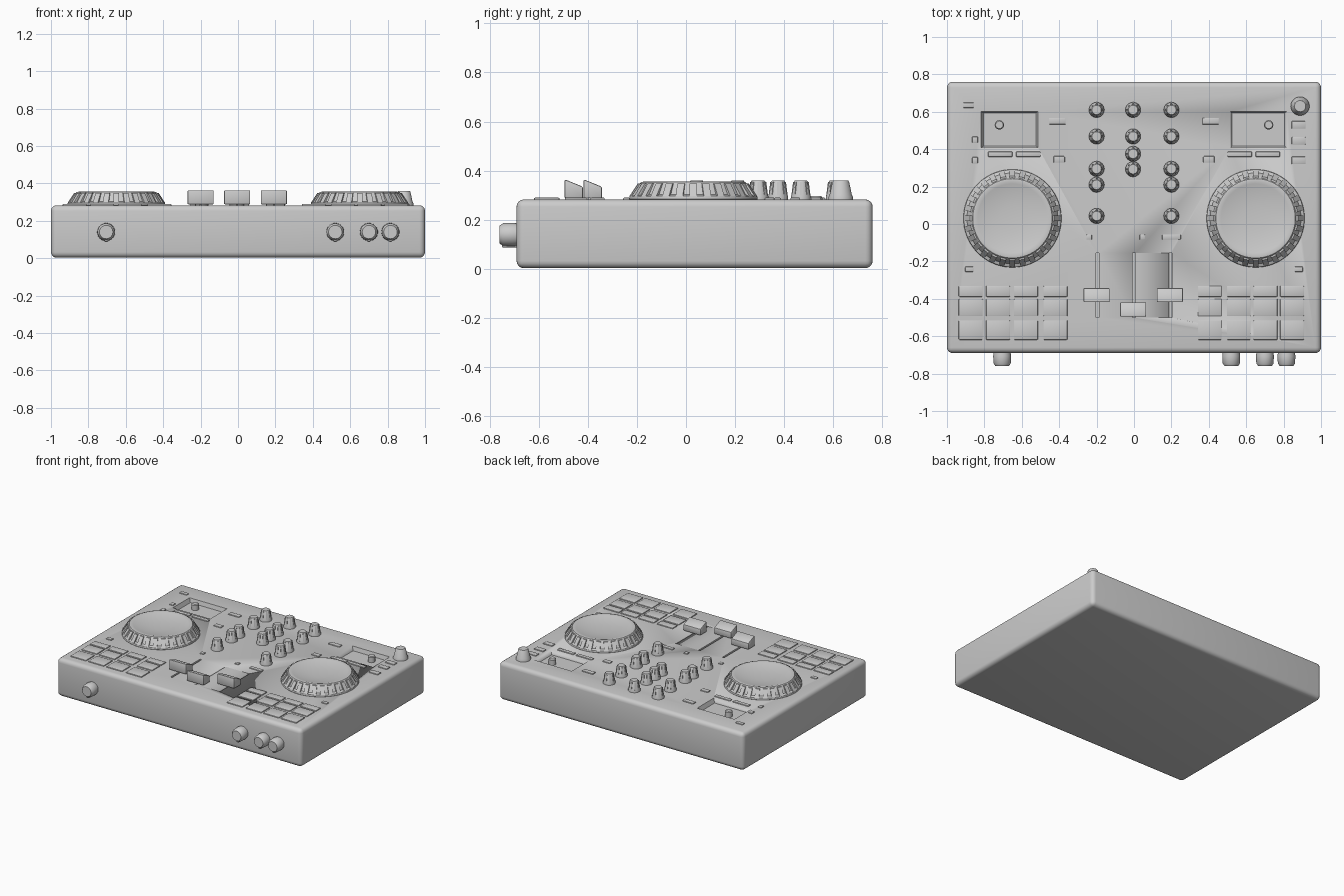
import bpy, bmesh, math
from mathutils import Matrix, Vector

cube = bpy.data.objects.get("Cube")
if cube:
    bpy.data.objects.remove(cube, do_unlink=True)

grey = bpy.data.materials.new("plain grey")
grey.use_nodes = True
colour = (0.6, 0.6, 0.6, 1)
grey.diffuse_color = colour
grey.node_tree.nodes["Principled BSDF"].inputs["Base Color"].default_value = colour
TOP = 0.283


def finish(name, bm, smooth=True):
    bmesh.ops.recalc_face_normals(bm, faces=bm.faces)
    mesh = bpy.data.meshes.new(name)
    bm.to_mesh(mesh)
    bm.free()
    mesh.materials.append(grey)
    ob = bpy.data.objects.new(name, mesh)
    bpy.context.collection.objects.link(ob)
    if smooth:
        activate(ob)
        bpy.ops.object.shade_smooth_by_angle(angle=math.radians(35))
    return ob


def activate(ob):
    bpy.ops.object.select_all(action='DESELECT')
    ob.select_set(True)
    bpy.context.view_layer.objects.active = ob


def box(name, low, high, bevel=0.0, segments=2, taper=1.0):
    """Box between two corners; taper scales the bottom face."""
    low, high = Vector(low), Vector(high)
    mid, size = (low + high) / 2, high - low
    bm = bmesh.new()
    bmesh.ops.create_cube(bm, size=1)
    for v in bm.verts:
        s = taper if v.co.z < 0 else 1
        v.co = mid + Vector((v.co.x * size.x * s, v.co.y * size.y * s, v.co.z * size.z))
    if bevel:
        bmesh.ops.bevel(bm, geom=bm.edges[:], offset=bevel, segments=segments,
                        profile=0.5, affect='EDGES')
    return finish(name, bm)


def button(name, x, y, w, d, h=0.007):
    return box(name, (x - w / 2, y - d / 2, TOP - 0.02),
               (x + w / 2, y + d / 2, TOP + h), 0.004)


def lathe(name, profile, matrix, steps=32, ribs=None):
    """Revolve (radius, height) pairs; ribs = (count, r0, z0, r1, z1, width)."""
    bm = bmesh.new()
    rings = []
    for r, z in profile:
        if r == 0:
            rings.append([bm.verts.new((0, 0, z))])
        else:
            rings.append([bm.verts.new((r * math.cos(a), r * math.sin(a), z))
                          for a in (math.tau * i / steps for i in range(steps))])
    for a, b in zip(rings, rings[1:]):
        for i in range(steps):
            j = (i + 1) % steps
            if len(b) == 1:
                bm.faces.new((a[i], a[j], b[0]))
            else:
                bm.faces.new((a[i], a[j], b[j], b[i]))
    bm.faces.new(rings[0][::-1])
    if ribs:
        count, r0, z0, r1, z1, width = ribs
        for k in range(count):
            made = bmesh.ops.create_cube(bm, size=1)["verts"]
            turn = Matrix.Rotation(math.tau * k / count, 3, 'Z')
            for v in made:
                r, z = (r1, z1) if v.co.z > 0 else (r0, z0)
                if v.co.x < 0:
                    r -= 0.04
                v.co = turn @ Vector((r, v.co.y * width, z))
    bm.transform(matrix)
    return finish(name, bm)


# Case with recessed corner wells and fader slots
case = box("case", (-1, -0.69, 0.003), (1, 0.76, TOP), 0.03, 4)
cutters = []
for s in (-1, 1):
    cutters.append(box("well_cutter", (s * 0.665 - 0.165, 0.40, TOP - 0.03),
                       (s * 0.665 + 0.165, 0.61, TOP + 0.03), taper=0.85))
for x in (-0.195, 0, 0.195):
    cutters.append(box("slot_cutter", (x - 0.007, -0.5, TOP - 0.03),
                       (x + 0.007, -0.155, TOP + 0.03)))
for cutter in cutters:
    mod = case.modifiers.new("cut", 'BOOLEAN')
    mod.operation = 'DIFFERENCE'
    mod.solver = 'EXACT'
    mod.object = cutter
    activate(case)
    bpy.ops.object.modifier_apply(modifier=mod.name)
    bpy.data.objects.remove(cutter, do_unlink=True)

# Dished jog wheels with gripped rims
wheel = [(0.255, 0.27), (0.262, 0.284), (0.26, 0.296), (0.243, 0.303), (0.222, 0.343),
         (0.212, 0.354), (0.2, 0.356), (0.185, 0.352), (0.13, 0.342), (0.07, 0.336), (0, 0.335)]
for side, s in (("right", -1), ("left", 1)):
    lathe(side + "_jog_wheel", wheel, Matrix.Translation((s * 0.65, 0.03, 0)), 72,
          (28, 0.26, 0.297, 0.226, 0.348, 0.03))

# Mixer knobs in three columns, with pointer ridges
knob = [(0.041, TOP - 0.01), (0.041, TOP + 0.012), (0.036, TOP + 0.025),
        (0.029, 0.354), (0.025, 0.36), (0, 0.36)]
outer = (0.61, 0.468, 0.295, 0.21, 0.043)
inner = (0.61, 0.468, 0.375, 0.293)
for x, rows in ((-0.2, outer), (-0.005, inner), (0.2, outer)):
    for y in rows:
        lathe("mixer_knob", knob, Matrix.Translation((x, y, 0)), 24,
              (8, 0.041, TOP, 0.032, 0.354, 0.008))

# Browse knob and small well knobs
browse = [(0.05, TOP - 0.01), (0.05, TOP + 0.01), (0.045, TOP + 0.02),
          (0.034, 0.355), (0.03, 0.36), (0, 0.36)]
lathe("browse_knob", browse, Matrix.Translation((0.888, 0.63, 0)))
small = [(0.025, 0.24), (0.025, 0.29), (0.02, 0.297), (0, 0.297)]
for s in (-1, 1):
    lathe("well_knob", small, Matrix.Translation((s * 0.72, 0.53, 0)), 20)

# Front panel knobs facing forward
front = [(0.044, -0.01), (0.048, 0.015), (0.046, 0.055), (0.036, 0.07), (0, 0.07)]
forward = Matrix.Rotation(math.pi / 2, 4, 'X')
for x in (-0.705, 0.52, 0.7, 0.815):
    lathe("front_knob", front, Matrix.Translation((x, -0.69, 0.14)) @ forward, 28)
    box("front_knob_pointer", (x - 0.01, -0.75, 0.088), (x + 0.01, -0.68, 0.12), 0.004)

# Fader caps with tops sloping towards the back
for x, y in ((-0.2, -0.38), (-0.005, -0.457), (0.192, -0.38)):
    cap = box("fader_cap", (x - 0.07, y - 0.038, 0.288), (x + 0.07, y + 0.038, 0.363), 0.006)
    for v in cap.data.vertices:
        if v.co.z > 0.33:
            v.co.z -= max(0, v.co.y - y + 0.02) * 0.5
    box("fader_stem", (x - 0.006, y - 0.02, 0.25), (x + 0.006, y + 0.02, 0.3))

# Performance pads, four columns by three rows on each side
for columns in ((-0.873, -0.727, -0.578, -0.42), (0.405, 0.56, 0.703, 0.845)):
    for x in columns:
        for y, d in ((-0.36, 0.058), (-0.447, 0.092), (-0.567, 0.104)):
            button("pad", x, y, 0.128, d)

# Mirrored small buttons beside the wheels
for s in (-1, 1):
    for x in (0.565, 0.715):
        button("mode_strip", s * x, 0.373, 0.13, 0.028)
    button("cue_button", s * 0.41, 0.55, 0.09, 0.035)
    button("load_button", s * 0.4, 0.345, 0.06, 0.035)
    button("shift_button", s * 0.88, -0.242, 0.045, 0.028)

# Single small buttons
button("power_button", -0.885, 0.635, 0.06, 0.028)
for y in (0.53, 0.445, 0.34):
    button("effect_button", 0.88, y, 0.075, 0.04)
for y in (0.45, 0.34):
    button("sync_button", -0.85, y, 0.03, 0.035)
for x, w in ((-0.24, 0.03), (0.045, 0.03), (0.2, 0.1)):
    button("channel_button", x, -0.07, w, 0.028)
